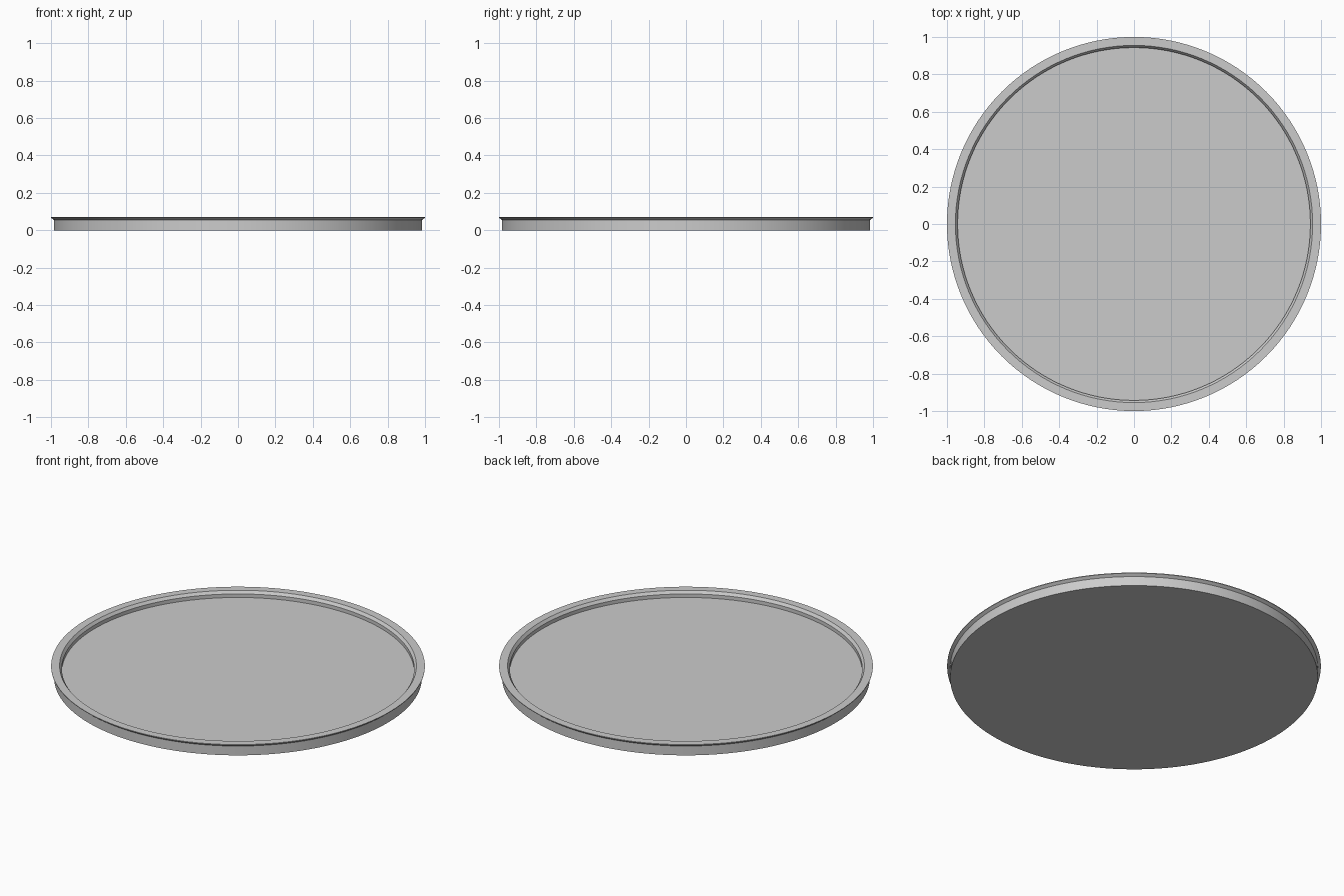
import bpy, bmesh, math

if "Cube" in bpy.data.objects:
    bpy.data.objects.remove(bpy.data.objects["Cube"])

SIDES = 128

# Tray cross-section (radius, height), from the floor centre of the underside
# up the wall, over the flared rim and back down to the inner floor
PROFILE = [(0, 0), (0.984, 0), (0.984, 0.055), (1.0, 0.067), (1.0, 0.071),
           (0.955, 0.071), (0.943, 0.055), (0.943, 0.034), (0, 0.034)]


def lathe(name, profile, sides):
    bm = bmesh.new()
    verts = [bm.verts.new((r, 0, z)) for r, z in profile]
    edges = [bm.edges.new(pair) for pair in zip(verts, verts[1:])]
    bmesh.ops.spin(bm, geom=verts + edges, cent=(0, 0, 0), axis=(0, 0, 1),
                   angle=math.tau, steps=sides, use_merge=True)
    bmesh.ops.remove_doubles(bm, verts=bm.verts, dist=1e-5)
    bmesh.ops.recalc_face_normals(bm, faces=bm.faces)
    mesh = bpy.data.meshes.new(name)
    bm.to_mesh(mesh)
    bm.free()
    obj = bpy.data.objects.new(name, mesh)
    bpy.context.collection.objects.link(obj)
    return obj


# Round shallow tray with a flared lip
tray = lathe("round_tray", PROFILE, SIDES)
bpy.context.view_layer.objects.active = tray
tray.select_set(True)
bpy.ops.object.shade_smooth_by_angle(angle=math.radians(30))
